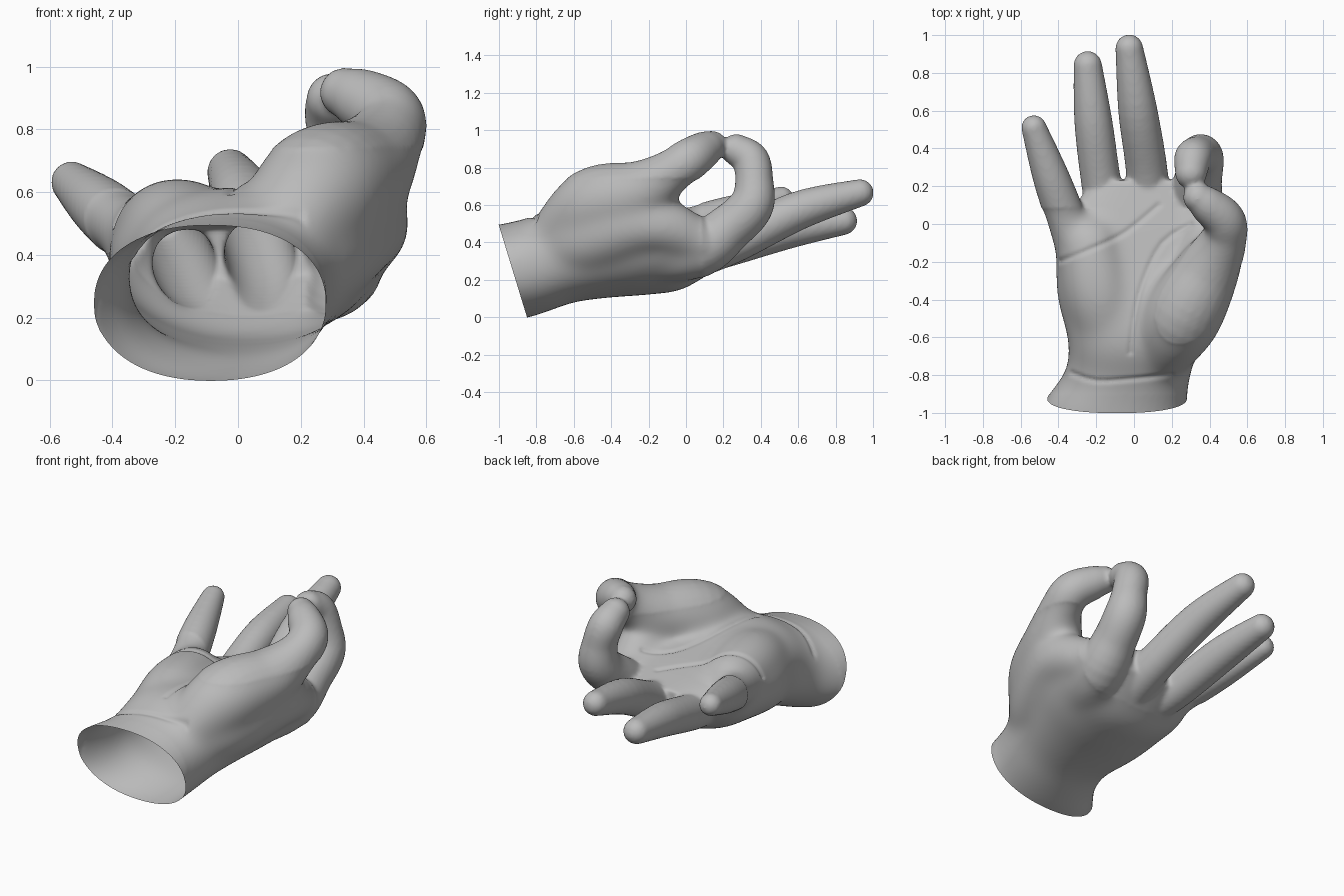
import bpy, bmesh, math
from mathutils import Vector
from mathutils.geometry import intersect_point_line

cube = bpy.data.objects.get("Cube")
if cube:
    bpy.data.objects.remove(cube, do_unlink=True)

skin = bpy.data.materials.new("plain grey")
skin.use_nodes = True
GREY = (0.5, 0.5, 0.5, 1.0)
skin.diffuse_color = GREY
skin.node_tree.nodes["Principled BSDF"].inputs["Base Color"].default_value = GREY
skin.node_tree.nodes["Principled BSDF"].inputs["Roughness"].default_value = 0.7


def spline(rows, steps=6):
    """Smooth interpolation through rows of numbers."""
    out = []
    for i in range(len(rows) - 1):
        a, b = rows[max(i - 1, 0)], rows[i]
        c, d = rows[i + 1], rows[min(i + 2, len(rows) - 1)]
        for s in range(steps):
            t = s / steps
            out.append([0.5 * (2 * q + (r - p) * t + (2 * p - 5 * q + 4 * r - u) * t * t
                               + (3 * q - p - 3 * r + u) * t ** 3)
                        for p, q, r, u in zip(a, b, c, d)])
    out.append(list(rows[-1]))
    return out


def loft(bm, rings):
    """Closed skin through a row of rings, capped at both ends."""
    loops = [[bm.verts.new(p) for p in ring] for ring in rings]
    n = len(loops[0])
    for lo, hi in zip(loops, loops[1:]):
        for i in range(n):
            j = (i + 1) % n
            bm.faces.new((lo[i], lo[j], hi[j], hi[i]))
    bm.faces.new(loops[0][::-1])
    bm.faces.new(loops[-1])


def limb(bm, path, sides=24):
    """Tapered round limb with a domed tip; path rows are x, y, z, radius."""
    rows = spline(path)
    pts = [Vector(r[:3]) for r in rows]
    rad = [r[3] for r in rows]
    tans = [(pts[min(i + 1, len(pts) - 1)] - pts[max(i - 1, 0)]).normalized()
            for i in range(len(pts))]
    tip, r, t = pts[-1], rad[-1], tans[-1]
    for k in range(1, 7):
        a = math.radians(14 * k)
        pts.append(tip + t * r * math.sin(a))
        rad.append(r * math.cos(a))
        tans.append(t)
    rings = []
    for p, r, t in zip(pts, rad, tans):
        u = (Vector((1, 0, 0)) - t * t.x).normalized()
        v = t.cross(u)
        rings.append([p + r * (u * math.cos(a) + v * math.sin(a))
                      for a in (math.tau * i / sides for i in range(sides))])
    loft(bm, rings)


bm = bmesh.new()

# Wrist and palm: y, centre x, centre z, half width, half height, tilt, cupping
PALM = [
    (-1.06, -0.11, 0.23, 0.39, 0.25, 0.30, 0.0),
    (-0.925, -0.09, 0.245, 0.37, 0.25, 0.30, 0.0),
    (-0.78, -0.03, 0.285, 0.335, 0.25, 0.22, 0.0),
    (-0.62, 0.0, 0.345, 0.35, 0.265, 0.10, 0.05),
    (-0.40, 0.0, 0.355, 0.405, 0.25, 0.0, 0.15),
    (-0.20, 0.02, 0.345, 0.435, 0.225, 0.0, 0.30),
    (0.0, 0.03, 0.345, 0.425, 0.19, 0.0, 0.35),
    (0.23, 0.05, 0.40, 0.25, 0.085, 0.0, 0.35),
]
palm_rings = []
for y, cx, cz, hw, hh, tilt, cup in spline(PALM):
    ring = []
    for i in range(48):
        a = math.tau * i / 48
        c, s = math.cos(a), math.sin(a)
        dx = hw * math.copysign(abs(c) ** 0.9, c)
        dz = hh * math.copysign(abs(s) ** 0.9, s)
        ring.append((cx + dx, y - tilt * dz, cz + dz + cup * dx * dx))
    palm_rings.append(ring)
loft(bm, palm_rings)

# Thumb
limb(bm, [(0.12, -0.72, 0.40, 0.15), (0.25, -0.50, 0.585, 0.21),
          (0.39, -0.25, 0.665, 0.175), (0.475, -0.08, 0.775, 0.122),
          (0.475, 0.02, 0.845, 0.114), (0.39, 0.10, 0.897, 0.098),
          (0.34, 0.14, 0.917, 0.08)])
# Index finger, bent up to meet the thumb
limb(bm, [(0.15, -0.45, 0.32, 0.13), (0.30, 0.02, 0.345, 0.15),
          (0.34, 0.24, 0.485, 0.127), (0.355, 0.35, 0.60, 0.12),
          (0.34, 0.365, 0.73, 0.102), (0.312, 0.345, 0.84, 0.10),
          (0.302, 0.27, 0.895, 0.085)])
# Middle, ring and little fingers
limb(bm, [(0.06, 0.0, 0.32, 0.13), (0.07, 0.25, 0.40, 0.112),
          (0.02, 0.60, 0.57, 0.104), (-0.025, 0.93, 0.665, 0.074)])
limb(bm, [(-0.12, 0.0, 0.33, 0.12), (-0.17, 0.20, 0.37, 0.107),
          (-0.215, 0.54, 0.465, 0.101), (-0.245, 0.84, 0.515, 0.076)])
limb(bm, [(-0.25, -0.30, 0.41, 0.12), (-0.35, 0.0, 0.48, 0.108),
          (-0.44, 0.25, 0.555, 0.097), (-0.53, 0.51, 0.632, 0.067)])
# Web between thumb and index finger, then the heel pad
limb(bm, [(0.08, -0.75, 0.33, 0.17), (0.24, -0.50, 0.425, 0.20),
          (0.39, -0.18, 0.50, 0.16), (0.36, 0.08, 0.40, 0.12)])
limb(bm, [(-0.10, -0.66, 0.36, 0.19), (-0.18, -0.38, 0.445, 0.20),
          (-0.23, -0.12, 0.455, 0.175)])

bmesh.ops.recalc_face_normals(bm, faces=bm.faces)
mesh = bpy.data.meshes.new("hand")
bm.to_mesh(mesh)
bm.free()
hand = bpy.data.objects.new("hand", mesh)
bpy.context.scene.collection.objects.link(hand)
bpy.ops.object.select_all(action='DESELECT')
hand.select_set(True)
bpy.context.view_layer.objects.active = hand

# Fuse all parts into one skin
remesh = hand.modifiers.new("fuse", 'REMESH')
remesh.mode = 'VOXEL'
remesh.voxel_size = 0.012
soften = hand.modifiers.new("soften", 'SMOOTH')
soften.factor = 0.5
soften.iterations = 8
for name in ("fuse", "soften"):
    bpy.ops.object.modifier_apply(modifier=name)

bm = bmesh.new()
bm.from_mesh(hand.data)

# Blend the pads, web and knuckles into the palm
body = [v for v in bm.verts if -0.9 < v.co.y < 0.08 and v.co.z < 0.74]
for _ in range(60):
    bmesh.ops.smooth_vert(bm, verts=body, factor=0.5,
                          use_axis_x=True, use_axis_y=True, use_axis_z=True)

# Open wrist: slanted cut that leaves a hollow end
bmesh.ops.bisect_plane(bm, geom=bm.verts[:] + bm.edges[:] + bm.faces[:],
                       plane_co=(0, -0.925, 0.245), plane_no=(0, -0.49, -0.15),
                       clear_outer=True)

# Palm and wrist creases pressed into the upper side
CREASES = [
    [(0.30, 0.0), (0.15, -0.10), (0.05, -0.30), (0.0, -0.50), (-0.02, -0.68)],
    [(-0.40, -0.20), (-0.20, -0.12), (-0.04, -0.04), (0.13, 0.10)],
    [(-0.33, -0.79), (-0.20, -0.83), (0.0, -0.82), (0.20, -0.80)],
]
segments = []
for line in CREASES:
    pts = [Vector((x, y, 0)) for x, y in spline(line, 3)]
    segments += list(zip(pts, pts[1:]))
bm.normal_update()
moves = []
for v in bm.verts:
    if v.normal.z < 0.3 or v.co.z > 0.72 or v.co.y > 0.12:
        continue
    p = Vector((v.co.x, v.co.y, 0))
    near = 1.0
    for a, b in segments:
        q, t = intersect_point_line(p, a, b)
        q = a if t < 0 else b if t > 1 else q
        near = min(near, (p - q).length)
    if near < 0.04:
        moves.append((v, v.normal * -0.009 * math.exp(-(near / 0.013) ** 2)))
for v, d in moves:
    v.co += d
bm.to_mesh(hand.data)
bm.free()

hand.data.materials.clear()
hand.data.materials.append(skin)
bpy.ops.object.shade_smooth()
